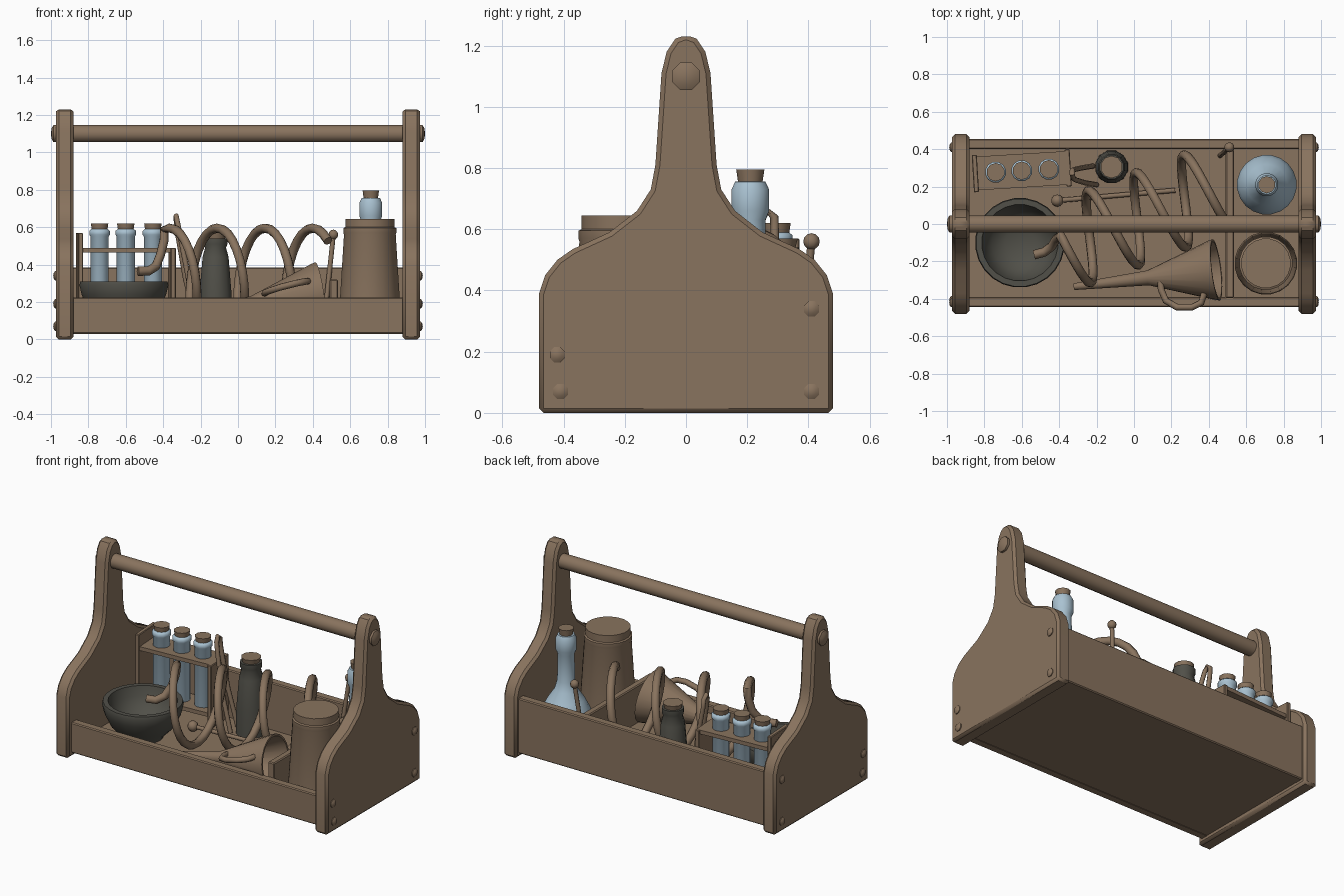
import bpy, bmesh, math
from mathutils import Vector, Matrix

if "Cube" in bpy.data.objects:
    bpy.data.objects.remove(bpy.data.objects["Cube"])


def mat(name, rgb):
    m = bpy.data.materials.new(name)
    m.diffuse_color = (*rgb, 1)
    m.use_nodes = True
    m.node_tree.nodes["Principled BSDF"].inputs["Base Color"].default_value = m.diffuse_color
    return m


WOOD = mat("brown wood", (0.25, 0.172, 0.112))
GLASS = mat("pale blue glass", (0.40, 0.54, 0.64))
STONE = mat("dark stone", (0.082, 0.08, 0.066))


def finish(bm, name, m, smooth=35, bevel=0, loc=(0, 0, 0), rot=None):
    bmesh.ops.recalc_face_normals(bm, faces=bm.faces)
    me = bpy.data.meshes.new(name)
    bm.to_mesh(me)
    bm.free()
    o = bpy.data.objects.new(name, me)
    bpy.context.collection.objects.link(o)
    me.materials.append(m)
    o.location = loc
    if rot:
        o.rotation_euler = rot
    if bevel:
        b = o.modifiers.new("bevel", 'BEVEL')
        b.width, b.segments, b.limit_method = bevel, 1, 'ANGLE'
        b.angle_limit = math.radians(40)
    if smooth:
        bpy.ops.object.select_all(action='DESELECT')
        o.select_set(True)
        bpy.context.view_layer.objects.active = o
        bpy.ops.object.shade_smooth_by_angle(angle=math.radians(smooth))
    return o


def box(name, lo, hi, m=WOOD, bevel=0.006, loc=(0, 0, 0), rot=None):
    bm = bmesh.new()
    bmesh.ops.create_cube(bm, size=1)
    for v in bm.verts:
        v.co = [lo[i] + (v.co[i] + 0.5) * (hi[i] - lo[i]) for i in range(3)]
    return finish(bm, name, m, 0, bevel, loc, rot)


def lathe(name, prof, loc, m, n=16, axis=(0, 0, 1)):
    """Spin (radius, height) points about an axis; closed ends where radius is 0."""
    bm = bmesh.new()
    rings = []
    for r, z in prof:
        if r == 0:
            rings.append([bm.verts.new((0, 0, z))] * n)
        else:
            rings.append([bm.verts.new((r * math.cos((i + .5) * 2 * math.pi / n),
                                        r * math.sin((i + .5) * 2 * math.pi / n), z)) for i in range(n)])
    for a, b in zip(rings, rings[1:]):
        for i in range(n):
            j = (i + 1) % n
            vs = list(dict.fromkeys([a[i], a[j], b[j], b[i]]))
            if len(vs) > 2:
                bm.faces.new(vs)
    rot = Vector((0, 0, 1)).rotation_difference(Vector(axis)).to_euler()
    return finish(bm, name, m, 50, 0, loc, rot)


def pipe(name, pts, r, m=WOOD, n=8):
    """Sweep a round section along a path."""
    bm = bmesh.new()
    pts = [Vector(p) for p in pts]
    rings, up = [], None
    for k, p in enumerate(pts):
        t = (pts[min(k + 1, len(pts) - 1)] - pts[max(k - 1, 0)]).normalized()
        up = t.orthogonal() if up is None else up - t * up.dot(t)
        up.normalize()
        side = t.cross(up)
        rings.append([bm.verts.new(p + r * (up * math.cos(i * 2 * math.pi / n) + side * math.sin(i * 2 * math.pi / n)))
                      for i in range(n)])
    for a, b in zip(rings, rings[1:]):
        for i in range(n):
            bm.faces.new([a[i], a[(i + 1) % n], b[(i + 1) % n], b[i]])
    bm.faces.new(rings[0])
    bm.faces.new(rings[-1])
    return finish(bm, name, m, 50)


# End panels with shaped shoulders, nails and handle pegs
half = [(.48, 0), (.48, .39), (.46, .45), (.42, .50), (.37, .535), (.25, .59), (.16, .66), (.115, .73),
        (.10, .81), (.08, 1.11), (.063, 1.18), (.035, 1.222)]
outline = half + [(0, 1.235)] + [(-y, z) for y, z in reversed(half)]
for s, side in ((-1, "left"), (1, "right")):
    bm = bmesh.new()
    f = bm.faces.new([bm.verts.new((s * .88, y, z)) for y, z in outline])
    ext = bmesh.ops.extrude_face_region(bm, geom=[f])
    bmesh.ops.translate(bm, vec=(s * .093, 0, 0), verts=[v for v in ext['geom'] if isinstance(v, bmesh.types.BMVert)])
    finish(bm, side + "_end_panel", WOOD, 30, .015)
    for y, z in ((.41, .34), (.41, .07), (-.42, .19), (-.41, .07)):
        lathe(side + "_nail", [(.027, 0), (.027, .008), (.015, .016), (0, .018)], (s * .97, y, z), WOOD, 8, (s, 0, 0))
    lathe(side + "_handle_peg", [(.049, 0), (.049, .018), (.03, .028), (0, .031)], (s * .969, 0, 1.1), WOOD, 8, (s, 0, 0))

# Tray boards, divider and handle bar
box("floor_board", (-.885, -.41, .032), (.885, .41, .08))
box("front_board", (-.885, -.445, .03), (.885, -.39, .225))
box("back_board", (-.885, .40, .03), (.885, .455, .385))
box("divider", (.49, -.395, .07), (.535, .405, .32))
lathe("handle_bar", [(.047, -.9), (.047, .9)], (0, 0, 1.1), WOOD, 12, (1, 0, 0))

# Mortar bowl
lathe("bowl", [(0, .08), (.12, .08), (.13, .10), (.19, .16), (.228, .24), (.24, .29), (.235, .31), (.205, .31),
               (.19, .25), (.15, .18), (.08, .145), (0, .14)], (-.61, -.1, 0), STONE, 24)

# Lidded jar
lathe("jar", [(0, .08), (.168, .08), (.168, .12), (.14, .56), (.143, .57), (.143, .595), (.133, .60),
              (.133, .645), (0, .645)], (.705, -.21, 0), WOOD, 20)

# Round flask with stopper
lathe("flask", [(0, .08), (.12, .08), (.155, .13), (.16, .20), (.145, .27), (.11, .34), (.07, .40), (.053, .46),
                (.05, .63), (.062, .66), (.062, .73), (.05, .755), (0, .757)], (.71, .21, 0), GLASS, 20)
lathe("flask_cork", [(.038, .74), (.046, .795), (0, .795)], (.71, .21, 0), WOOD, 10)

# Dark bottle with stopper
lathe("dark_bottle", [(0, .08), (.09, .08), (.088, .25), (.072, .44), (.058, .49), (.066, .51), (.066, .54),
                      (0, .541)], (-.12, .305, 0), STONE, 12)
lathe("bottle_cork", [(.05, .53), (.06, .57), (0, .57)], (-.12, .305, 0), WOOD, 10)

# Test tube rack
r = (0, 0, math.radians(3.5))
c = (-.60, .285, 0)
for z in (.15, .465):
    box("rack_shelf", (-.25, -.09, z), (.25, .09, z + .025), WOOD, 0, c, r)
box("rack_left_end", (-.262, -.10, .08), (-.235, .10, .57), WOOD, .004, c, r)
box("rack_right_end", (.235, -.10, .08), (.262, .10, .49), WOOD, .004, c, r)
for x, y in ((-.74, .277), (-.60, .285), (-.455, .293)):
    lathe("test_tube", [(0, .11), (.03, .12), (.05, .16), (.05, .55), (.057, .56), (.057, .58), (.045, .59), (0, .59)],
          (x, y, 0), GLASS, 12)
    lathe("tube_cork", [(.043, .58), (.049, .62), (0, .62)], (x, y, 0), WOOD, 10)

# Coiled tube: lead-in, then a leaning helix
ux, uy = -.3, .95
path = [(-.535, -.165, .365), (-.48, -.15, .365), (-.44, -.12, .39), (-.415, -.08, .45), (-.395, -.07, .53)]
steps = 24
for i in range(-1, 3 * steps + 4):
    k = i / steps
    a = k * 2 * math.pi
    h = -.235 * math.sin(a)
    path.append((-.365 + .255 * k + ux * h, -.115 + .095 * k + uy * h, .36 + .235 * math.cos(a)))
pipe("coiled_tube", path, .025)

# Funnel lying on its side, with a loop handle
a, b = Vector((-.32, -.335, .13)), Vector((.44, -.245, .25))
L = (b - a).length
lathe("funnel", [(.012, 0), (.018, 0), (.04, .52 * L), (.16, .97 * L), (.165, L), (.152, L), (.145, .96 * L),
                 (.028, .53 * L), (.012, 0)], a, WOOD, 20, (b - a).normalized())
pipe("funnel_handle", [(.14, -.29, .24), (.145, -.35, .25), (.17, -.41, .26), (.23, -.445, .28), (.31, -.445, .30),
                       (.36, -.42, .31), (.375, -.37, .31)], .018)

# Tongs leaning beside the rack
pipe("tongs", [(-.20, .21, .09), (-.26, .22, .30), (-.31, .235, .56), (-.325, .245, .63), (-.33, .265, .66),
               (-.33, .288, .64), (-.325, .29, .58), (-.28, .30, .32), (-.22, .31, .09)], .014)


# Stirring rods: one lying down, one standing in the corner
def rod(name, p, q, ball):
    pipe(name, [p, q], .013)
    bm = bmesh.new()
    bmesh.ops.create_uvsphere(bm, u_segments=10, v_segments=6, radius=ball)
    finish(bm, name + "_knob", WOOD, 60, 0, q)


rod("lying_rod", (.22, .18, .10), (-.41, .125, .11), .033)
rod("standing_rod", (.46, .365, .09), (.51, .41, .56), .027)
